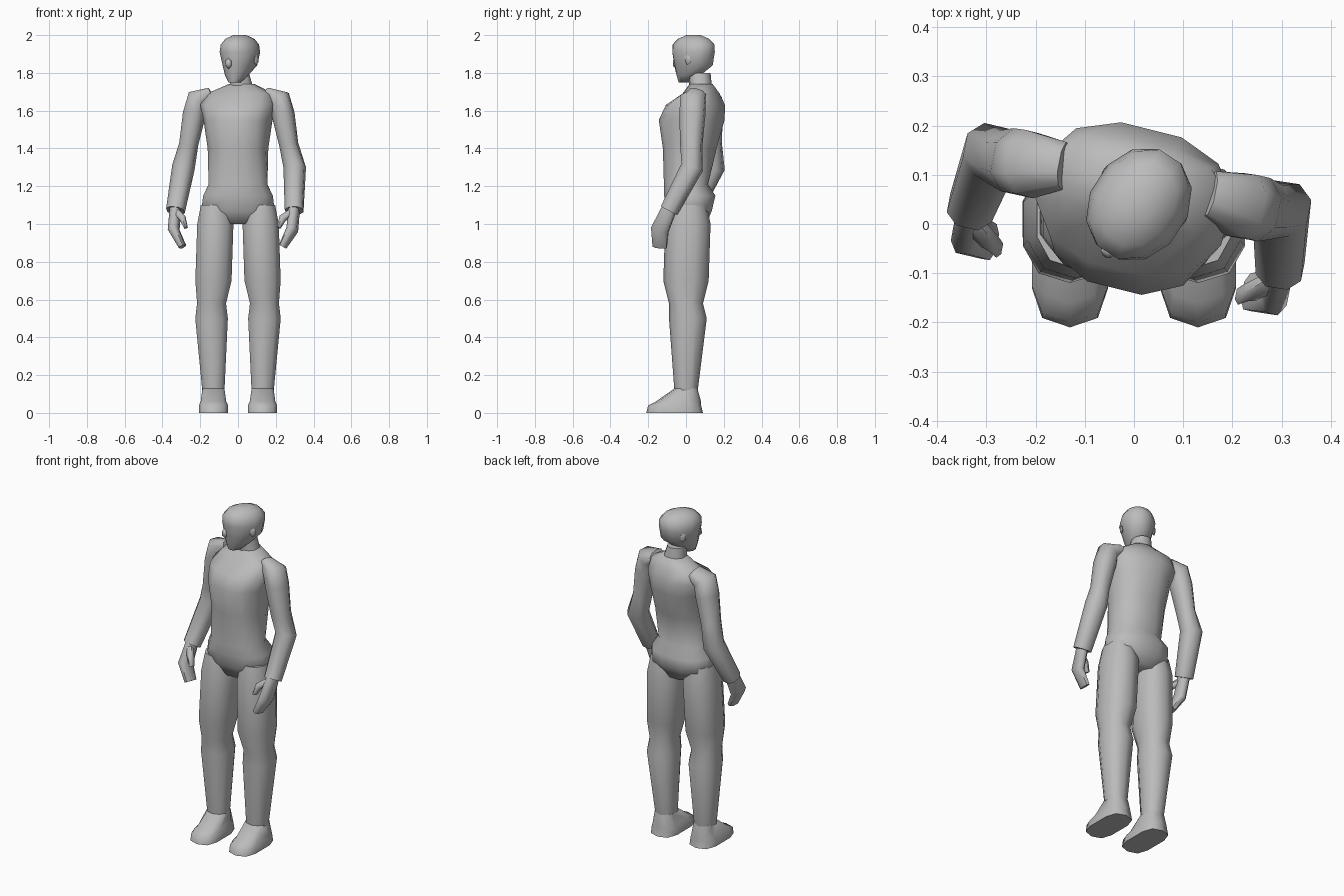
import bpy, bmesh, math
from mathutils import Vector, Matrix

old = bpy.data.objects.get("Cube")
if old:
    bpy.data.objects.remove(old, do_unlink=True)

skin_tone = (.5, .5, .5, 1)
grey = bpy.data.materials.new("plain grey")
grey.use_nodes = True
grey.diffuse_color = skin_tone
grey.node_tree.nodes["Principled BSDF"].inputs["Base Color"].default_value = skin_tone


def signed_power(value, exponent):
    return math.copysign(abs(value) ** exponent, value)


def turned_about(x, y, degrees):
    """Matrix turning a part about an upright axis standing at x, y."""
    return Matrix.Translation((x, y, 0)) @ Matrix.Rotation(math.radians(degrees), 4, 'Z')


def finish(name, bm, matrix):
    """Place the part, shade it smoothly with crisp creases, and add it to the scene."""
    bm.transform(matrix)
    bmesh.ops.recalc_face_normals(bm, faces=bm.faces)
    mesh = bpy.data.meshes.new(name)
    bm.to_mesh(mesh)
    bm.free()
    mesh.materials.append(grey)
    mesh.shade_smooth()
    mesh.set_sharp_from_angle(angle=math.radians(60))
    part = bpy.data.objects.new(name, mesh)
    bpy.context.collection.objects.link(part)


def loft(name, rings, sides=10, squareness=.85, follow=False, twist=None, matrix=Matrix()):
    """Skin rings given as (x, y, z, half width, half depth).
    follow stands each ring across the path; twist gives a ring's turn from its height."""
    bm = bmesh.new()
    centres = [Vector(ring[:3]) for ring in rings]
    last = len(rings) - 1
    loops = []
    for i, (centre, ring) in enumerate(zip(centres, rings)):
        half_width, half_depth = ring[3:]
        across, along = Vector((1, 0, 0)), Vector((0, 1, 0))
        if follow:
            tangent = (centres[max(i - 1, 0)] - centres[min(i + 1, last)]).normalized()
            across = (across - tangent * tangent.x).normalized()
            along = tangent.cross(across)
        if twist:
            turn = Matrix.Rotation(twist(centre.z), 3, 'Z')
            across, along = turn @ across, turn @ along
        loop = []
        for k in range(sides):
            angle = math.tau * (k + .5) / sides
            loop.append(bm.verts.new(
                centre
                + across * half_width * signed_power(math.cos(angle), squareness)
                + along * half_depth * signed_power(math.sin(angle), squareness)))
        loops.append(loop)
    for lower, upper in zip(loops, loops[1:]):
        for k in range(sides):
            n = (k + 1) % sides
            bm.faces.new((lower[k], lower[n], upper[n], upper[k]))
    bm.faces.new(loops[0])
    bm.faces.new(loops[-1])
    finish(name, bm, matrix)


def pebble(name, centre, size, matrix):
    """Small faceted lump for facial features."""
    bm = bmesh.new()
    bmesh.ops.create_icosphere(bm, subdivisions=1, radius=1)
    shape = Matrix.Translation(centre) @ Matrix.Diagonal((*size, 1))
    finish(name, bm, matrix @ shape)


def chest_twist(height):
    """The chest turns steadily above the waist, the left shoulder coming forward."""
    rise = (height - 1.2) / .3
    return -math.radians(14) * min(max(rise, 0), 1)


# Torso and pelvis
loft("torso", [
    (0, .02, 1, .09, .09),
    (0, .02, 1.07, .2, .12),
    (0, .02, 1.15, .19, .14),
    (0, 0, 1.21, .16, .12),
    (0, .02, 1.4, .16, .14),
    (0, .03, 1.55, .18, .17),
    (0, .05, 1.63, .2, .15),
    (.01, .08, 1.69, .18, .09),
    (.02, .08, 1.74, .07, .06),
], sides=12, twist=chest_twist)

# Neck
loft("neck", [
    (.02, .08, 1.7, .07, .06),
    (.01, .07, 1.8, .05, .06),
])

# Head, looking towards the right shoulder
gaze = turned_about(.01, .04, -33)
loft("head", [
    (0, -.05, 1.75, .03, .04),
    (0, -.03, 1.79, .06, .07),
    (0, 0, 1.84, .08, .11),
    (0, 0, 1.91, .1, .12),
    (0, 0, 1.95, .09, .12),
    (0, 0, 1.98, .07, .09),
    (0, 0, 2, .03, .04),
], sides=12, squareness=.95, matrix=gaze)
pebble("nose", (0, -.11, 1.85), (.02, .02, .03), gaze)

# Limbs, given for the left side
arm = [
    (.15, .03, 1.69, .03, .05),
    (.22, .02, 1.66, .06, .07),
    (.24, .02, 1.58, .06, .07),
    (.27, .02, 1.42, .05, .06),
    (.3, .03, 1.3, .06, .06),
    (.32, -.09, 1.07, .05, .05),
]
hand = [
    (.32, -.08, 1.1, .03, .04),
    (.32, -.14, .97, .03, .05),
    (.27, -.15, .88, .02, .04),
]
thumb = [
    (.31, -.12, 1.06, .02, .02),
    (.27, -.15, 1.03, .02, .02),
    (.25, -.16, .98, .01, .02),
]
leg = [
    (.12, .01, 1.1, .08, .1),
    (.12, .01, 1, .1, .12),
    (.13, 0, .7, .1, .12),
    (.14, 0, .58, .08, .09),
    (.14, .01, .5, .09, .1),
    (.13, 0, .1, .06, .06),
]
foot = [
    (.13, 0, .13, .06, .06),
    (.13, -.04, .06, .07, .12),
    (.13, -.06, .04, .08, .14),
    (.13, -.06, 0, .08, .15),
]

# Both sides: the arms swing with the chest, the legs stand square
swing = turned_about(0, .06, -11)
for side, sign in (("left", 1), ("right", -1)):
    mirror = Matrix.Diagonal((sign, 1, 1, 1))
    loft(side + "_arm", arm, sides=8, follow=True, matrix=swing @ mirror)
    loft(side + "_hand", hand, sides=8, follow=True, matrix=swing @ mirror)
    loft(side + "_thumb", thumb, sides=6, follow=True, matrix=swing @ mirror)
    loft(side + "_leg", leg, matrix=mirror)
    loft(side + "_foot", foot, squareness=.65, matrix=mirror)
    pebble(side + "_ear", (.09, .02, 1.87), (.01, .02, .03), gaze @ mirror)
